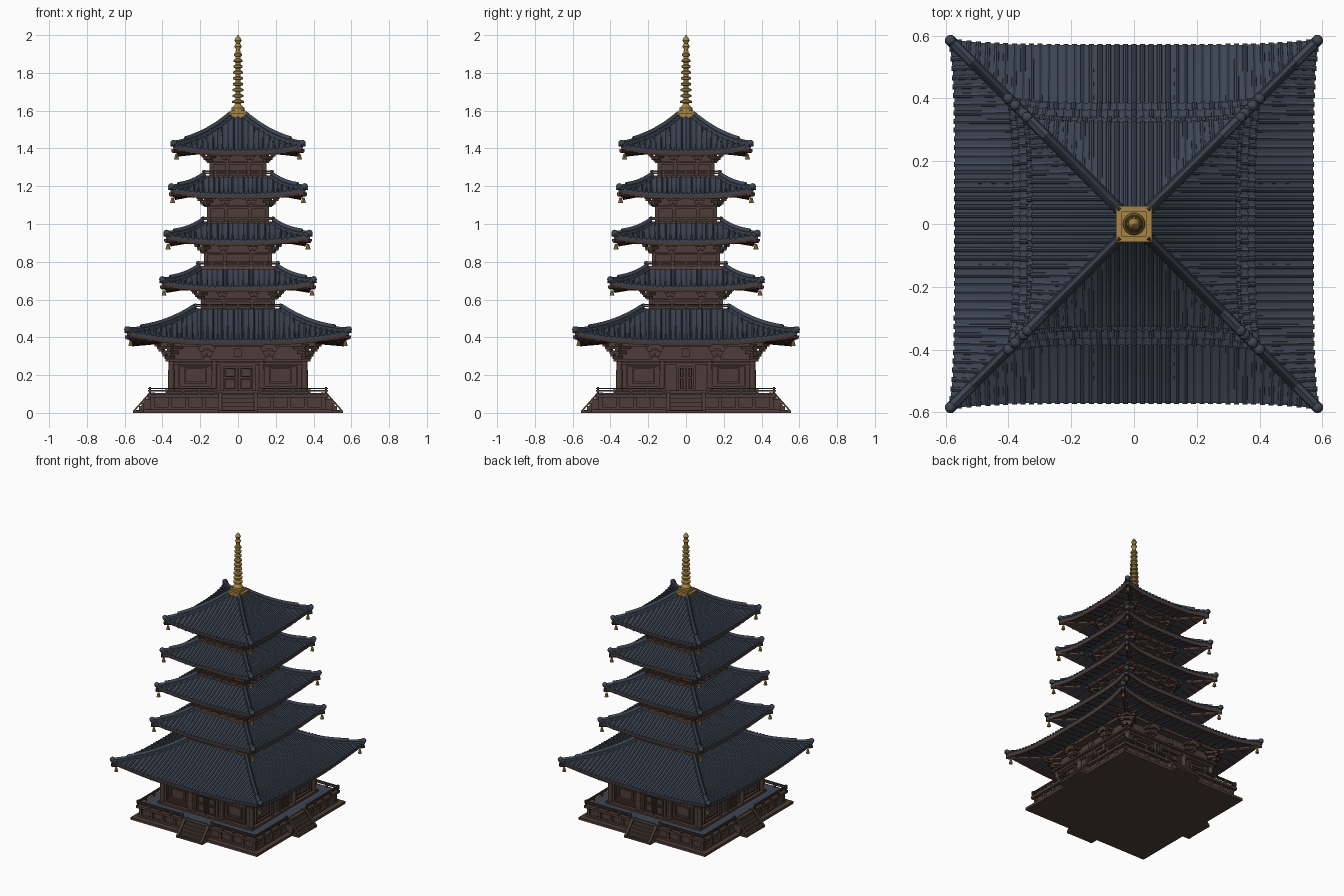
import bpy, bmesh, math
from mathutils import Vector, Matrix

if "Cube" in bpy.data.objects:
    bpy.data.objects.remove(bpy.data.objects["Cube"], do_unlink=True)


def material(name, color):
    m = bpy.data.materials.new(name)
    m.use_nodes = True
    m.diffuse_color = (*color, 1)
    bsdf = m.node_tree.nodes["Principled BSDF"]
    bsdf.inputs["Base Color"].default_value = (*color, 1)
    bsdf.inputs["Roughness"].default_value = 0.8
    return m


SLATE = material("slate tile", (0.046, 0.06, 0.085))
WOOD = material("dark wood", (0.075, 0.046, 0.038))
TRIM = material("reddish wood", (0.12, 0.062, 0.043))
GOLD = material("aged gold", (0.38, 0.23, 0.06))


def finish(name, bm, *mats, turns=4, smooth=False):
    """Repeat the mesh around the four sides and make it an object."""
    source = bm.faces[:] + bm.edges[:] + bm.verts[:]
    for k in range(1, turns):
        copy = bmesh.ops.duplicate(bm, geom=source)["geom"]
        verts = [g for g in copy if isinstance(g, bmesh.types.BMVert)]
        bmesh.ops.rotate(bm, verts=verts, matrix=Matrix.Rotation(k * math.pi / 2, 3, "Z"))
    bmesh.ops.recalc_face_normals(bm, faces=bm.faces)
    mesh = bpy.data.meshes.new(name)
    bm.to_mesh(mesh)
    bm.free()
    for m in mats:
        mesh.materials.append(m)
    obj = bpy.data.objects.new(name, mesh)
    bpy.context.collection.objects.link(obj)
    if smooth:
        bpy.ops.object.select_all(action="DESELECT")
        obj.select_set(True)
        bpy.context.view_layer.objects.active = obj
        bpy.ops.object.shade_smooth_by_angle(angle=math.radians(40))
    return obj


def box(bm, x, y, z, yaw=0):
    """Box from (min, max) pairs, optionally turned about its own centre."""
    spans = [Vector(p) for p in zip(x, y, z)]
    size, mid = spans[1] - spans[0], (spans[0] + spans[1]) / 2
    mat = Matrix.Translation(mid) @ Matrix.Rotation(yaw, 4, "Z") @ Matrix.Diagonal((*size, 1))
    bmesh.ops.create_cube(bm, size=1, matrix=mat)


def block(bm, x, y, z, w, d, h, yaw=0):
    box(bm, (x - w / 2, x + w / 2), (y - d / 2, y + d / 2), (z, z + h), yaw)


def slab(bm, half, z0, z1):
    box(bm, (-half, half), (-half, half), (z0, z1))


def sweep(bm, path, side, profile):
    """Sweep an open profile of (sideways, up) offsets along a path, with end caps."""
    rings = [[bm.verts.new(p + side * a + Vector((0, 0, b))) for a, b in profile] for p in path]
    n = len(profile)
    for r0, r1 in zip(rings, rings[1:]):
        for i in range(n):
            j = (i + 1) % n
            bm.faces.new((r0[i], r0[j], r1[j], r1[i]))
    bm.faces.new(rings[0])
    bm.faces.new(rings[-1])


def half_round(r, h):
    return [(-r, -h / 2), (-r * 0.85, h * 0.55), (0, h), (r * 0.85, h * 0.55), (r, -h / 2)]


def build_roof(level, eave, top, z_eave, z_top, lift):
    flare = 0.02

    def point(s, t, drop=None):
        d = top + (eave - top) * t
        f = flare * abs(s) ** 6 * t * t
        z = z_eave + lift * abs(s) ** 3 * t * t
        if drop is None:
            z += (z_top - z_eave) * (1 - t) * (1 - 0.38 * t)
        else:
            z += 0.03 * (1 - t) - drop
        return Vector((s * (d + f), -d - f, z))

    def t_of(d):
        return (d - top) / (eave - top)

    # Shell: tiled slope, eave edge, then the soffit
    bm = bmesh.new()
    rows = [(i / 8, None) for i in range(9)]
    rows += [(1, 0.010), (0.985, 0.028), (0.86, 0.024), (0.2, 0.022)]
    cols = [i / 12 - 1 for i in range(25)]
    grid = [[bm.verts.new(point(s, t, drop)) for s in cols] for t, drop in rows]
    for r, (a, b) in enumerate(zip(grid, grid[1:])):
        for i in range(len(cols) - 1):
            f = bm.faces.new((a[i], a[i + 1], b[i + 1], b[i]))
            f.material_index = 1 if r in (9, 10) else 0
    finish(f"roof_{level}", bm, SLATE, WOOD, smooth=True)

    # Round tile ribs running down each slope, rafters below
    ribs, rafters = bmesh.new(), bmesh.new()
    count = round(eave / 0.027)
    for i in range(-count + 1, count):
        x = i * eave / count
        start = max(top, abs(x) + 0.004)
        ds = [start + (eave + 0.004 - start) * k / 7 for k in range(8)]
        sweep(ribs, [point(x / d, t_of(d)) for d in ds], Vector((1, 0, 0)), half_round(0.008, 0.008))
        if i % 2:
            start = max(top + (eave - top) * 0.5, abs(x) + 0.005)
            ds = [start + (eave * 0.985 - start) * k / 4 for k in range(5)]
            path = [point(x / d, t_of(d), 0.024) for d in ds]
            sweep(rafters, path, Vector((1, 0, 0)), half_round(0.006, -0.01))
    finish(f"tile_ribs_{level}", ribs, SLATE, smooth=True)
    finish(f"rafters_{level}", rafters, WOOD)

    # Hip ridges with a shorter raised course
    hips, tips, bells = bmesh.new(), bmesh.new(), bmesh.new()
    diagonal = Vector((1, 1, 0)).normalized()
    path = [point(1, k / 10) for k in range(11)]
    sweep(hips, path, diagonal, half_round(0.017, 0.02))
    sweep(hips, path[:9], diagonal, half_round(0.012, 0.03))
    end = point(1, 1)
    bmesh.ops.create_icosphere(hips, subdivisions=2, radius=0.018,
                               matrix=Matrix.Translation(end + Vector((-0.005, 0.005, 0.008))))
    finish(f"hip_ridges_{level}", hips, SLATE, smooth=True)

    # Wooden corner beams and hanging bells
    path = [point(1, t, 0.03) for t in (0.3, 0.6, 0.85, 1)]
    sweep(tips, path, diagonal, half_round(0.012, -0.014))
    finish(f"corner_beams_{level}", tips, WOOD)
    hang = point(1, 0.94, 0.062)
    bmesh.ops.create_cone(bells, cap_ends=True, segments=8, radius1=0.013, radius2=0.006,
                          depth=0.028, matrix=Matrix.Translation(hang))
    finish(f"corner_bells_{level}", bells, GOLD, smooth=True)


def bracket(bm, x, y, z, h, size, yaw=0):
    """Stepped bracket cluster, each tier wider and further out."""
    for k in range(3):
        w = size * (0.45 + 0.4 * k)
        block(bm, x, y, z + h * k / 3, w, w * 0.8, h / 3 * 0.7, yaw)
        for side in (-1, 1):
            off = Vector((side * w * 0.45, -w * 0.4, 0))
            off.rotate(Matrix.Rotation(yaw, 3, "Z"))
            block(bm, x + off.x, y + off.y, z + h * (k + 0.5) / 3, size * 0.3, size * 0.3, h / 6, yaw)


def railing(bm, half, z, h, gap=0):
    """One side of a railing; the rails cross past the corners."""
    spans = [(-half - 0.012, -gap), (gap, half + 0.012)] if gap else [(-half - 0.012, half + 0.012)]
    for a, b in spans:
        for up in (0.45, 0.85):
            box(bm, (a, b), (-half - 0.004, -half + 0.004), (z + h * up, z + h * up + 0.007))
        posts = 4 if gap else 6
        for k in range(posts + 1):
            x = a + 0.012 + (b - a - 0.024) * k / posts
            tall = 1.25 if k in (0, posts) else 0.85
            block(bm, x, -half, z, 0.011, 0.011, h * tall)


# Podium: ground plate, panelled body, edge and deck
bm = bmesh.new()
slab(bm, 0.5, 0, 0.018)
slab(bm, 0.45, 0.018, 0.09)
slab(bm, 0.475, 0.082, 0.1)
slab(bm, 0.465, 0.018, 0.032)
finish("podium", bm, WOOD, turns=1)
bm = bmesh.new()
for i in range(-5, 6):
    block(bm, i * 0.09, -0.454, 0.03, 0.018, 0.02, 0.055)
finish("podium_posts", bm, WOOD)
bm = bmesh.new()
slab(bm, 0.45, 0.1, 0.104)
finish("podium_deck", bm, SLATE, turns=1)
bm = bmesh.new()
railing(bm, 0.465, 0.1, 0.03, gap=0.105)
finish("podium_railing", bm, WOOD)

# Stairs on every side, with sloped cheek walls
bm = bmesh.new()
for k in range(5):
    box(bm, (-0.085, 0.085), (-0.54 + k * 0.015, -0.44), (0, 0.02 * (k + 1) - 0.004))
for side in (-1, 1):
    path = [Vector((side * 0.094, y, z)) for y, z in ((-0.555, 0.012), (-0.47, 0.108), (-0.44, 0.108))]
    sweep(bm, path, Vector((1, 0, 0)), [(-0.009, 0), (0.009, 0), (0.009, -0.012), (-0.009, -0.012)])
    box(bm, (side * 0.094 - 0.006, side * 0.094 + 0.006), (-0.5, -0.44), (0, 0.07))
box(bm, (-0.105, 0.105), (-0.553, -0.44), (0, 0.012))
finish("stairs", bm, WOOD)

# Ground floor hall: walls, columns, beams, windows and doors
bm = bmesh.new()
slab(bm, 0.352, 0.1, 0.39)
slab(bm, 0.375, 0.102, 0.118)
slab(bm, 0.368, 0.255, 0.268)
slab(bm, 0.385, 0.272, 0.284)
slab(bm, 0.41, 0.352, 0.372)
finish("hall", bm, WOOD, turns=1)
bm = bmesh.new()
for x in (-0.352, -0.125, 0.125, 0.352):
    bmesh.ops.create_cone(bm, cap_ends=True, segments=10, radius1=0.016, radius2=0.015, depth=0.17,
                          matrix=Matrix.Translation((x, -0.354, 0.187)))
finish("hall_columns", bm, WOOD, smooth=True)


def frame(bm, x, w, z0, z1, bar):
    for side in (-1, 1):
        block(bm, x + side * w, -0.356, z0, bar, 0.02, z1 - z0)
    for z in (z0, z1):
        block(bm, x, -0.356, z - bar / 2, 2 * w + bar, 0.02, bar)


bm = bmesh.new()
for x in (-0.225, 0.225):
    frame(bm, x, 0.055, 0.16, 0.238, 0.01)
    frame(bm, x, 0.085, 0.135, 0.25, 0.008)
finish("windows", bm, WOOD)
for name, half, angles in (("main_doors", 0.085, (0, 2)), ("side_doors", 0.045, (1, 3))):
    bm = bmesh.new()
    frame(bm, 0, half, 0.11, 0.25, 0.014)
    block(bm, 0, -0.356, 0.11, 0.008, 0.018, 0.14)
    for side in (-1, 1):
        frame(bm, side * half / 2, half / 2 - 0.015, 0.13, 0.18, 0.005)
        frame(bm, side * half / 2, half / 2 - 0.015, 0.192, 0.236, 0.005)
    bmesh.ops.rotate(bm, verts=bm.verts, matrix=Matrix.Rotation(angles[0] * math.pi / 2 + angles[0], 3, "Z")
                     if angles[0] == 2 else Matrix.Rotation(angles[0] * math.pi / 2, 3, "Z"))
    other = bmesh.ops.duplicate(bm, geom=bm.faces[:] + bm.edges[:] + bm.verts[:])["geom"]
    bmesh.ops.rotate(bm, verts=[g for g in other if isinstance(g, bmesh.types.BMVert)],
                     matrix=Matrix.Rotation(math.pi, 3, "Z"))
    finish(name, bm, WOOD, turns=1)
bm = bmesh.new()
for x in (-0.165, 0.165):
    bracket(bm, x, -0.375, 0.285, 0.08, 0.075)
bracket(bm, 0.36, -0.36, 0.285, 0.08, 0.085, math.pi / 4)
block(bm, 0, -0.36, 0.295, 0.035, 0.03, 0.045)
finish("hall_brackets", bm, WOOD)

# Upper storeys: (wall half width, rail half width, floor, soffit)
STOREYS = [(0.185, 0.225, 0.54, 0.665), (0.17, 0.21, 0.765, 0.91),
           (0.155, 0.185, 1.0, 1.155), (0.14, 0.178, 1.245, 1.39)]
for n, (wall, rail, z0, z1) in enumerate(STOREYS, 2):
    bm = bmesh.new()
    slab(bm, wall, z0, z1)
    slab(bm, wall + 0.01, z1 - 0.075, z1 - 0.065)
    slab(bm, wall + 0.025, z1 - 0.066, z1 - 0.058)
    slab(bm, wall + 0.055, z1 - 0.022, z1 - 0.005)
    finish(f"storey_{n}", bm, WOOD, turns=1)
    bm = bmesh.new()
    slab(bm, rail + 0.008, z0 - 0.005, z0 + 0.012)
    finish(f"balcony_floor_{n}", bm, TRIM, turns=1)
    bm = bmesh.new()
    railing(bm, rail, z0 + 0.01, 0.024)
    for x in (-wall, -wall * 0.4, wall * 0.4):
        block(bm, x, -wall, z0, 0.02, 0.02, z1 - z0 - 0.06)
    finish(f"balcony_railing_{n}", bm, WOOD)
    bm = bmesh.new()
    for x in (-wall * 0.45, wall * 0.45):
        bracket(bm, x, -wall - 0.022, z1 - 0.06, 0.055, 0.055)
    bracket(bm, wall + 0.012, -wall - 0.012, z1 - 0.06, 0.055, 0.065, math.pi / 4)
    finish(f"storey_brackets_{n}", bm, WOOD)

# Five roofs: eave and top half widths, eave and top heights, corner lift
ROOFS = [(0.57, 0.235, 0.385, 0.547, 0.048), (0.385, 0.205, 0.668, 0.765, 0.03),
         (0.363, 0.19, 0.914, 1.005, 0.03), (0.338, 0.18, 1.16, 1.25, 0.03),
         (0.325, 0.045, 1.39, 1.567, 0.03)]
for n, values in enumerate(ROOFS, 1):
    build_roof(n, *values)

# Finial: square base and turned spire with nine rings
bm = bmesh.new()
slab(bm, 0.052, 1.555, 1.58)
slab(bm, 0.058, 1.578, 1.588)
slab(bm, 0.04, 1.588, 1.602)
finish("finial_base", bm, GOLD, turns=1)
outline = [(0.036, 1.6), (0.034, 1.615), (0.016, 1.63)]
for k in range(9):
    z, r = 1.638 + k * 0.031, 0.031 - k * 0.0011
    outline += [(0.014, z), (r, z + 0.004), (r, z + 0.014), (0.014, z + 0.02)]
outline += [(0.011, 1.925), (0.02, 1.94), (0.011, 1.955), (0.019, 1.972), (0.012, 1.988), (0.001, 2)]
bm = bmesh.new()
verts = [bm.verts.new((r, 0, z)) for r, z in outline]
edges = [bm.edges.new(pair) for pair in zip(verts, verts[1:])]
bmesh.ops.spin(bm, geom=verts + edges, cent=(0, 0, 0), axis=(0, 0, 1), angle=math.tau, steps=16, use_duplicate=False)
bmesh.ops.remove_doubles(bm, verts=bm.verts, dist=0.0001)
finish("finial_spire", bm, GOLD, turns=1, smooth=True)
